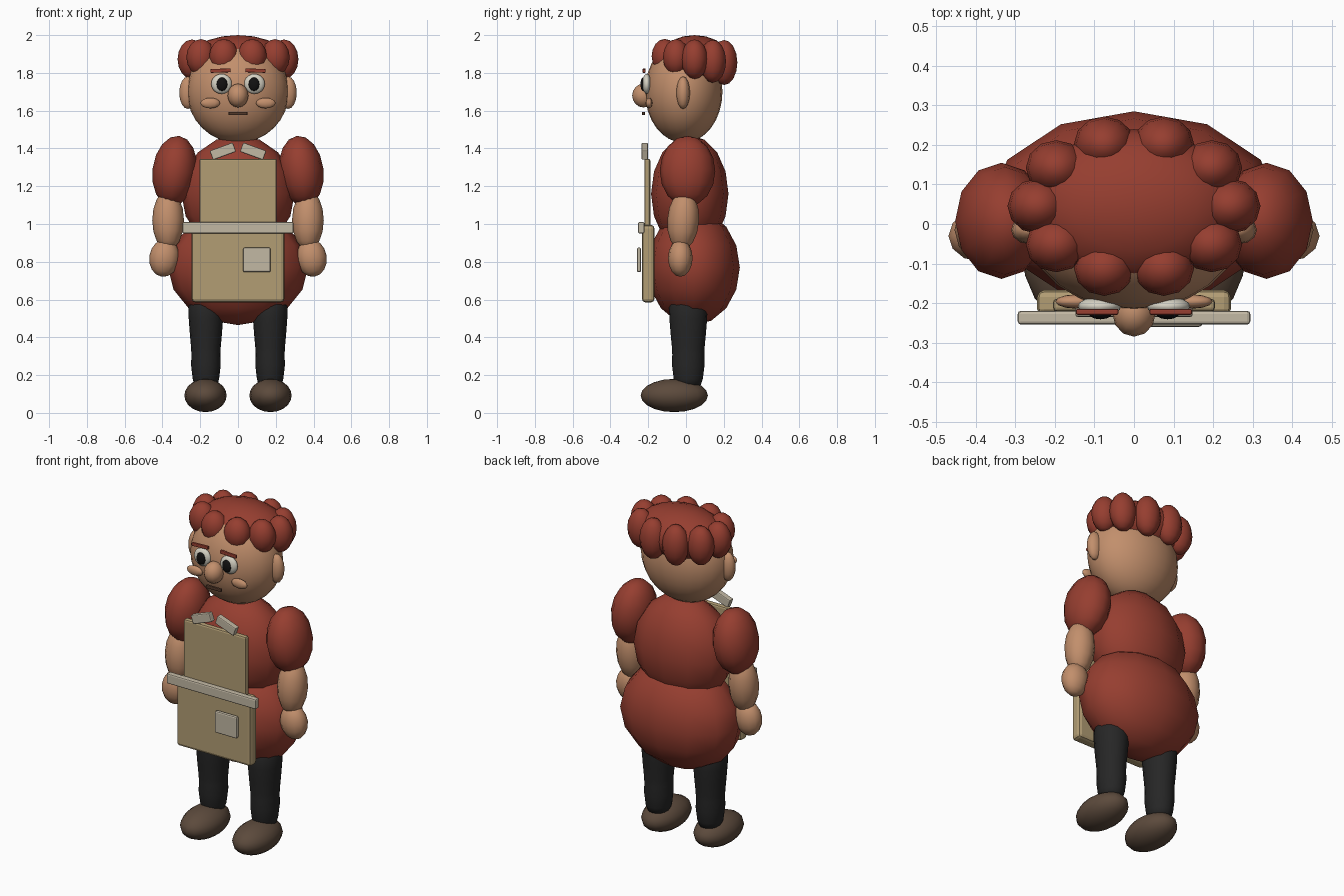
import bpy, bmesh, math
from mathutils import Vector

if "Cube" in bpy.data.objects:
    bpy.data.objects.remove(bpy.data.objects["Cube"])

def srgb(r, g, b):
    f = lambda c: c / 12.92 if c <= 0.04045 else ((c + 0.055) / 1.055) ** 2.4
    return (f(r / 255), f(g / 255), f(b / 255), 1.0)

def material(name, *rgb):
    m = bpy.data.materials.new(name)
    m.diffuse_color = srgb(*rgb)
    m.use_nodes = True
    m.node_tree.nodes["Principled BSDF"].inputs["Base Color"].default_value = m.diffuse_color
    return m

RED = material("brick red", 150, 62, 48)
SKIN = material("warm skin", 194, 143, 108)
TAN = material("apron tan", 178, 157, 116)
CREAM = material("cream trim", 194, 184, 164)
BLACK = material("charcoal trousers", 38, 38, 38)
BROWN = material("shoe brown", 92, 74, 60)
WHITE = material("eye white", 214, 210, 196)
PUPIL = material("pupil black", 18, 17, 17)
MOUTH = material("mouth brown", 82, 56, 42)

def finish(name, bm, mat, loc, rot, smooth=True):
    me = bpy.data.meshes.new(name)
    bm.to_mesh(me)
    bm.free()
    me.materials.append(mat)
    for p in me.polygons:
        p.use_smooth = smooth
    ob = bpy.data.objects.new(name, me)
    bpy.context.collection.objects.link(ob)
    ob.location = loc
    ob.rotation_euler = [math.radians(a) for a in rot]
    return ob

def ball(name, mat, loc, radii, rot=(0, 0, 0), seg=12, rings=8):
    bm = bmesh.new()
    bmesh.ops.create_uvsphere(bm, u_segments=seg, v_segments=rings, radius=1)
    bmesh.ops.scale(bm, vec=Vector(radii), verts=bm.verts)
    return finish(name, bm, mat, loc, rot)

def box(name, mat, loc, size, bevel=0.01, rot=(0, 0, 0)):
    bm = bmesh.new()
    bmesh.ops.create_cube(bm, size=1)
    bmesh.ops.scale(bm, vec=Vector(size), verts=bm.verts)
    bmesh.ops.bevel(bm, geom=bm.edges[:], offset=bevel, segments=2,
                    profile=0.5, affect='EDGES')
    return finish(name, bm, mat, loc, rot, smooth=False)

def lathe(name, mat, loc, profile, y_scale=1.0, seg=16):
    bm = bmesh.new()
    rings = [[bm.verts.new((r * math.cos(t), y_scale * r * math.sin(t), z))
              for t in (2 * math.pi * i / seg for i in range(seg))]
             for z, r in profile]
    for a, b in zip(rings, rings[1:]):
        for i in range(seg):
            j = (i + 1) % seg
            bm.faces.new((a[i], a[j], b[j], b[i]))
    bm.faces.new(rings[0][::-1])
    bm.faces.new(rings[-1])
    return finish(name, bm, mat, loc, (0, 0, 0))

# Body
ball("hips", RED, (0, 0.04, 0.77), (0.37, 0.245, 0.305))
ball("torso", RED, (0, 0.02, 1.16), (0.30, 0.205, 0.31))

# Head, hair cap and ring of curls
ball("head", SKIN, (0, -0.012, 1.70), (0.27, 0.205, 0.27), seg=24, rings=16)
ball("hair_cap", RED, (0, 0.045, 1.86), (0.27, 0.195, 0.14), seg=16, rings=10)
for i in range(10):
    a = math.radians(36 * i)
    back = math.sin(a)
    ball("hair_curl", RED,
         (0.243 * math.cos(a), 0.045 + 0.165 * back, 1.872 - 0.018 * back),
         (0.077, 0.07, 0.105 + 0.015 * back), seg=12, rings=8)

# Face centre
ball("nose", SKIN, (0, -0.225, 1.68), (0.055, 0.06, 0.063))
box("mouth", MOUTH, (0, -0.225, 1.585), (0.10, 0.015, 0.018), 0.004)

LEG = [(0.13, 0.055), (0.18, 0.070), (0.25, 0.078), (0.31, 0.077), (0.34, 0.078),
       (0.42, 0.085), (0.50, 0.091), (0.56, 0.092), (0.60, 0.08), (0.63, 0.045)]

# Paired parts
for s, side in ((-1, "left"), (1, "right")):
    ball(side + "_ear", SKIN, (s * 0.265, -0.015, 1.695), (0.046, 0.036, 0.086))
    ball(side + "_eye", WHITE, (s * 0.087, -0.208, 1.742), (0.055, 0.024, 0.053), seg=16, rings=10)
    ball(side + "_pupil", PUPIL, (s * 0.085, -0.227, 1.74), (0.029, 0.014, 0.036))
    ball(side + "_cheek", SKIN, (s * 0.147, -0.196, 1.64), (0.052, 0.018, 0.028))
    box(side + "_brow", RED, (s * 0.093, -0.222, 1.812), (0.107, 0.015, 0.02), 0.004,
        (0, s * 2, 0))
    ball(side + "_sleeve", RED, (s * 0.335, 0.008, 1.28), (0.118, 0.147, 0.188), (0, -s * 7, 0))
    ball(side + "_forearm", SKIN, (s * 0.37, -0.015, 1.02), (0.084, 0.084, 0.16), (-4, 0, 0))
    ball(side + "_hand", SKIN, (s * 0.39, -0.03, 0.82), (0.08, 0.065, 0.10), (0, -s * 8, 0))
    lathe(side + "_leg", BLACK, (s * 0.17, 0.012, 0), LEG, 1.1)
    ball(side + "_shoe", BROWN, (s * 0.172, -0.062, 0.092), (0.112, 0.178, 0.088), seg=16, rings=10)
    box(side + "_collar", CREAM, (s * 0.08, -0.218, 1.385), (0.13, 0.034, 0.052), 0.006,
        (0, s * 20, 0))

# Apron
box("apron_bib", TAN, (0, -0.205, 1.165), (0.41, 0.032, 0.36), 0.01)
box("apron_skirt", TAN, (0, -0.20, 0.79), (0.49, 0.066, 0.41), 0.018)
box("apron_belt", CREAM, (0, -0.237, 0.98), (0.588, 0.035, 0.06), 0.008)
box("apron_pocket", CREAM, (0.10, -0.249, 0.81), (0.145, 0.022, 0.13), 0.008)
